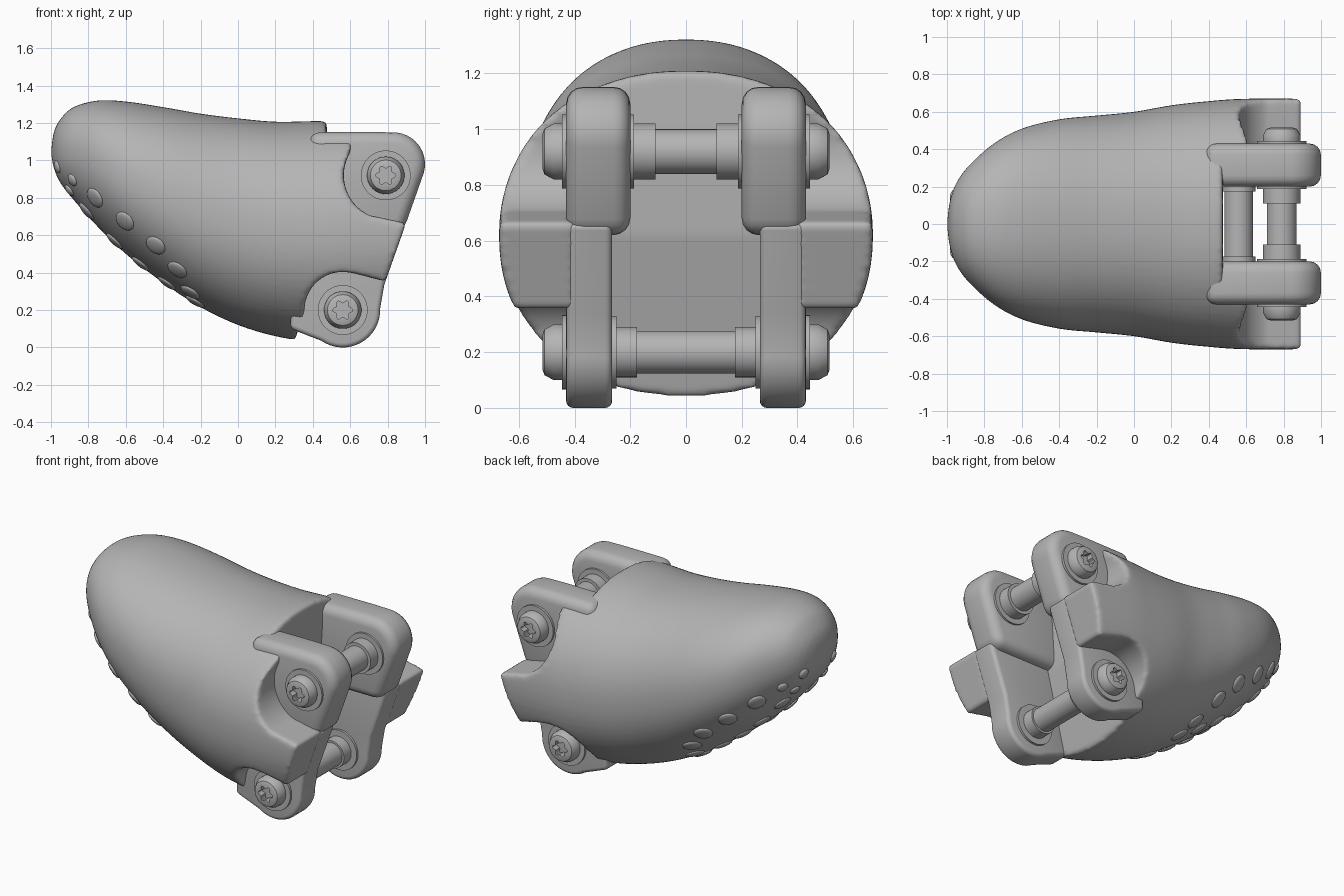
import bpy, bmesh, math
from mathutils import Vector, Matrix
from mathutils.bvhtree import BVHTree

cube = bpy.data.objects.get("Cube")
if cube:
    bpy.data.objects.remove(cube, do_unlink=True)

grey = bpy.data.materials.new("plain_grey")
grey.use_nodes = True
tone = (0.46, 0.46, 0.46, 1)
grey.diffuse_color = tone
for node in grey.node_tree.nodes:
    if node.type == 'BSDF_PRINCIPLED':
        node.inputs["Base Color"].default_value = tone


def finish(name, bm):
    bmesh.ops.recalc_face_normals(bm, faces=bm.faces)
    mesh = bpy.data.meshes.new(name)
    bm.to_mesh(mesh)
    bm.free()
    mesh.materials.append(grey)
    obj = bpy.data.objects.new(name, mesh)
    bpy.context.collection.objects.link(obj)
    return obj


def activate(obj):
    bpy.ops.object.select_all(action='DESELECT')
    obj.select_set(True)
    bpy.context.view_layer.objects.active = obj


def smooth(obj, angle=35):
    activate(obj)
    bpy.ops.object.shade_smooth_by_angle(angle=math.radians(angle))


def modify(obj, kind, **settings):
    mod = obj.modifiers.new(kind.lower(), kind)
    for key, value in settings.items():
        setattr(mod, key, value)
    activate(obj)
    bpy.ops.object.modifier_apply(modifier=mod.name)


def prism(name, outline, y0, y1):
    # Side outline in x and z, extruded across y
    bm = bmesh.new()
    face = bm.faces.new([bm.verts.new((x, y0, z)) for x, z in outline])
    out = bmesh.ops.extrude_face_region(bm, geom=[face])
    verts = [g for g in out["geom"] if isinstance(g, bmesh.types.BMVert)]
    bmesh.ops.translate(bm, verts=verts, vec=(0, y1 - y0, 0))
    return finish(name, bm)


def arc(cx, cz, r, start, end, n=14):
    angles = [math.radians(start + (end - start) * i / n) for i in range(n + 1)]
    return [(cx + r * math.cos(a), cz + r * math.sin(a)) for a in angles]


def blend(a, b, c, d, t):
    # Catmull-Rom interpolation
    return [0.5 * (2 * q + (r - p) * t + (2 * p - 5 * q + 4 * r - s) * t * t
                   + (3 * q - p - 3 * r + s) * t ** 3) for p, q, r, s in zip(a, b, c, d)]


# Rounded tip body: x, top, bottom, half width
stations = [(-1, 1.04, 1.04, 0), (-.985, 1.15, .96, .12), (-.95, 1.22, .88, .22),
            (-.88, 1.285, .79, .315), (-.75, 1.32, .645, .43), (-.6, 1.315, .5, .51),
            (-.4, 1.285, .345, .56), (-.2, 1.25, .215, .58), (0, 1.225, .12, .6),
            (.2, 1.207, .06, .635), (.4, 1.21, .03, .657), (.6, 1.21, .03, .67),
            (1, 1.21, .03, .67)]
rows = []
last = len(stations) - 1
for i in range(last):
    quad = [stations[min(max(i + k, 0), last)] for k in (-1, 0, 1, 2)]
    rows += [blend(*quad, j / 5) for j in range(5)]
rows = rows[1:] + [stations[-1]]

bm = bmesh.new()
sides = 72
rings = []
for x, top, bottom, width in rows:
    ring = []
    for k in range(sides):
        a = math.tau * k / sides
        c, s = [math.copysign(abs(v) ** 0.92, v) for v in (math.cos(a), math.sin(a))]
        ring.append(bm.verts.new((x, width * c, (top + bottom) / 2 + (top - bottom) / 2 * s)))
    rings.append(ring)
for r0, r1 in zip(rings, rings[1:]):
    for k in range(sides):
        n = (k + 1) % sides
        bm.faces.new((r0[k], r0[n], r1[n], r1[k]))
pole = bm.verts.new(stations[0][:1] + (0, stations[0][1]))
for k in range(sides):
    bm.faces.new((pole, rings[0][(k + 1) % sides], rings[0][k]))
bm.faces.new(rings[-1])
body = finish("body", bm)

# Cuts: gap between lugs, slanted end, upper and lower pin pockets
gap = [(.475, 1.5), (.475, 1), (.45, .62), (.31, .05), (.29, -.2), (1.5, -.2), (1.5, 1.5)]
slant = [(1.2, 1.515), (.663, 0), (.63, -.2), (1.6, -.2), (1.6, 1.515)]
upper = ([(.61, 1.5), (.61, 1.09)] + arc(.8, .92, .235, 150, 245, 10)
         + [(.9, .665), (1.5, .655), (1.5, 1.5)])
lower = ([(.34, -.2), (.34, .13)] + arc(.56, .2, .205, 180, 75, 10)
         + [(.8, .35), (1.5, .33), (1.5, -.2)])
cuts = [(gap, -.4, .4), (slant, -1, 1)]
for outline in (upper, lower):
    cuts += [(outline, -1, -.4), (outline, .4, 1)]
for outline, y0, y1 in cuts:
    cutter = prism("cutter", outline, y0, y1)
    cutter.hide_render = True
    modify(body, 'BOOLEAN', operation='DIFFERENCE', solver='EXACT', object=cutter)
    bpy.data.objects.remove(cutter, do_unlink=True)

# Soften the cut edges
modify(body, 'REMESH', mode='VOXEL', voxel_size=0.015)
modify(body, 'SMOOTH', factor=0.5, iterations=7)
smooth(body, 60)

# Hinge lugs on both sides
upper_lug = ([(.38, .62), (.38, 1.15), (.72, 1.152)] + arc(.83, .98, .17, 85, -15, 10)
             + [(.883, .62)])
lower_lug = ([(.3, .66), (.28, .1), (.44, .038)] + arc(.56, .2, .2, 235, 362, 16)
             + [(.782, .335), (.897, .66)])
for side, label in ((-1, "front"), (1, "back")):
    for part, outline, inner, width in (("upper", upper_lug, .2, .06),
                                        ("lower", lower_lug, .265, .025)):
        lug = prism(label + "_" + part + "_lug", outline, side * inner, side * .43)
        modify(lug, 'BEVEL', width=width, segments=4, limit_method='ANGLE',
               angle_limit=math.radians(40))
        smooth(lug)


def pin(name, x, z, half):
    # Turned pin with collars, washers and star-socket heads
    socket = [(0, .47), (.045, .47), (.045, .515)]
    profile = socket + [(.062, .515), (.082, .508), (.1, .475), (.1, .445), (.133, .445),
                        (.133, .425)] + half
    full = [(r, y, r == .045) for r, y in profile]
    full += [(r, -y, lobed) for r, y, lobed in reversed(full)]
    steps = 48
    bm = bmesh.new()
    loops = []
    for r, y, lobed in full:
        loop = []
        for k in range(steps):
            a = math.tau * k / steps
            rad = max(r, 1e-5) * (1 + (.2 * math.cos(6 * a) if lobed else 0))
            loop.append(bm.verts.new((x + rad * math.cos(a), y, z + rad * math.sin(a))))
        loops.append(loop)
    for l0, l1 in zip(loops, loops[1:]):
        for k in range(steps):
            n = (k + 1) % steps
            bm.faces.new((l0[k], l0[n], l1[n], l1[k]))
    bmesh.ops.remove_doubles(bm, verts=bm.verts, dist=1e-4)
    smooth(finish(name, bm))


pin("upper_pin", .79, .92, [(.06, .425), (.06, .21), (.133, .21), (.133, .187),
                            (.1, .187), (.1, .11), (.08, .11)])
pin("lower_pin", .56, .2, [(.06, .425), (.06, .275), (.13, .275), (.13, .25),
                           (.09, .25), (.09, .175), (.077, .175)])

# Raised grip dots along the underside
tree = BVHTree.FromPolygons([v.co for v in body.data.vertices],
                            [p.vertices[:] for p in body.data.polygons])
rays = [((x, -2, z), (0, 1, 0)) for x, z in
        ((-.965, .965), (-.885, .895), (-.765, .8), (-.605, .675), (-.44, .545),
         (-.325, .415), (-.255, .295))]
rays += [((x, -.15, -1), (0, 0, 1)) for x in (-.9, -.81, -.66, -.52, -.38, -.23)]
bm = bmesh.new()
for start, way in rays:
    hit, normal, index, dist = tree.ray_cast(Vector(start), Vector(way))
    if hit is None:
        continue
    radius = .035 if hit.x < -.84 else .058
    for side in (1, -1):
        flip = Vector((1, side, 1))
        turn = (normal * flip).to_track_quat('Z', 'Y').to_matrix().to_4x4()
        place = Matrix.Translation(hit * flip) @ turn @ Matrix.Diagonal((radius, radius, .016, 1))
        bmesh.ops.create_uvsphere(bm, u_segments=20, v_segments=10, radius=1, matrix=place)
smooth(finish("grip_dots", bm), 60)
